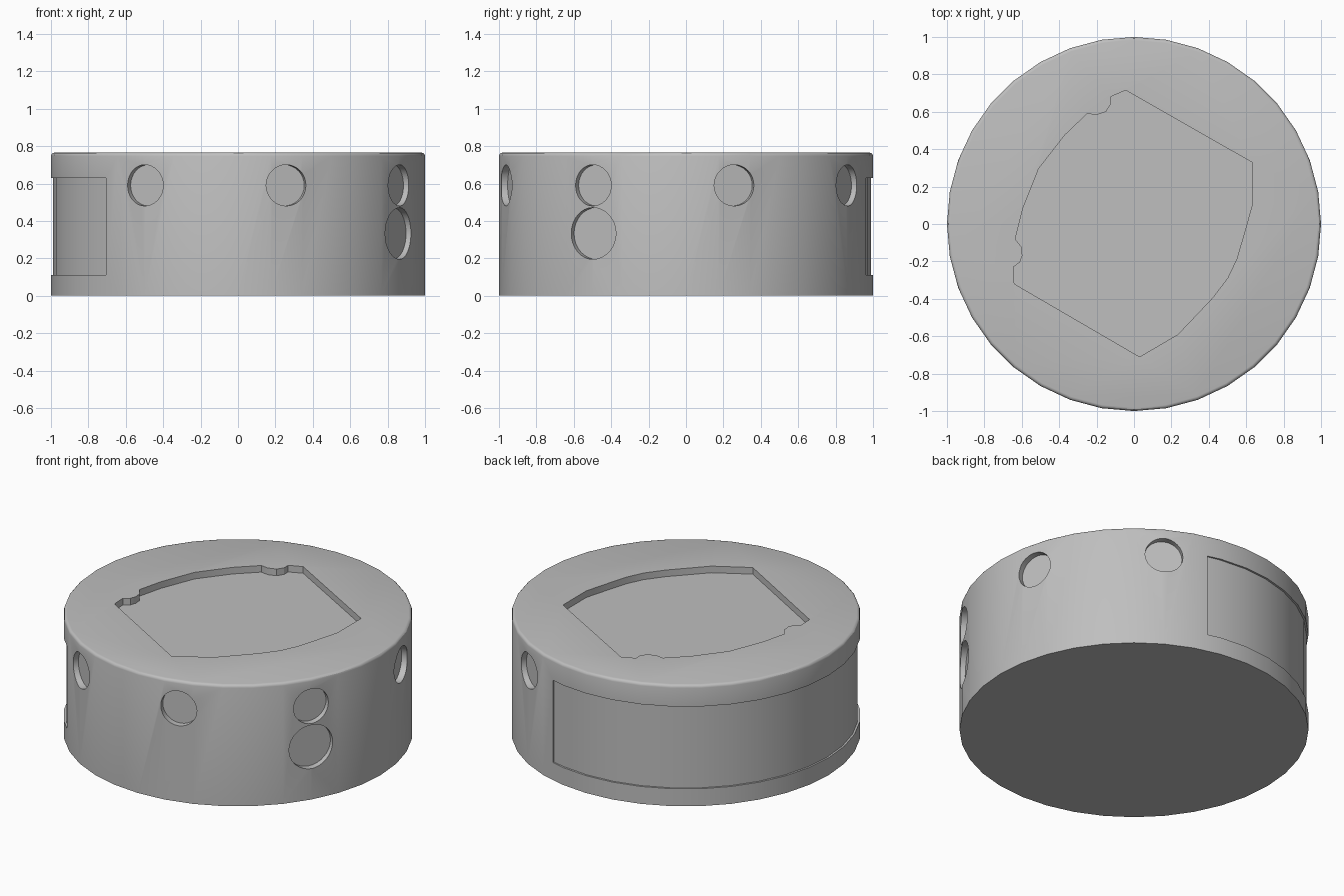
import bpy, bmesh
from math import cos, sin, radians
from mathutils import Matrix, Vector

HEIGHT = 0.765
SIDES = 36

cube = bpy.data.objects.get("Cube")
if cube:
    bpy.data.objects.remove(cube, do_unlink=True)

grey = bpy.data.materials.new("plain grey")
grey.use_nodes = True
colour = (0.52, 0.52, 0.52, 1)
grey.diffuse_color = colour
grey.node_tree.nodes["Principled BSDF"].inputs["Base Color"].default_value = colour


def polar(radius, degrees):
    return (radius * cos(radians(degrees)), radius * sin(radians(degrees)))


def prism(name, outline, bottom, top):
    """Extrude a flat outline between two heights."""
    bm = bmesh.new()
    face = bm.faces.new([bm.verts.new((x, y, bottom)) for x, y in outline])
    grown = bmesh.ops.extrude_face_region(bm, geom=[face])["geom"]
    verts = [v for v in grown if isinstance(v, bmesh.types.BMVert)]
    bmesh.ops.translate(bm, verts=verts, vec=(0, 0, top - bottom))
    bmesh.ops.recalc_face_normals(bm, faces=bm.faces)
    mesh = bpy.data.meshes.new(name)
    bm.to_mesh(mesh)
    bm.free()
    mesh.materials.append(grey)
    obj = bpy.data.objects.new(name, mesh)
    bpy.context.collection.objects.link(obj)
    return obj


def round_cutter(name, angle, z, radius, depth=0.042):
    """Round pocket facing outwards at the given angle."""
    ring = [polar(radius, i * 360 / 32) for i in range(32)]
    obj = prism(name, ring, 1 - depth, 1.2)
    aim = Vector((*polar(1, angle), 0)).to_track_quat("Z", "Y").to_matrix()
    obj.data.transform(Matrix.Translation((0, 0, z)) @ aim.to_4x4())
    return obj


# Drum body with a softened top rim
body = prism("drum_body", [polar(1, i * 360 / SIDES) for i in range(SIDES)], 0, HEIGHT)
bm = bmesh.new()
bm.from_mesh(body.data)
rim = [e for e in bm.edges if all(v.co.z > HEIGHT - 0.001 for v in e.verts)]
bmesh.ops.bevel(bm, geom=rim, offset=0.018, segments=3, profile=0.5, affect="EDGES")
bm.to_mesh(body.data)
bm.free()

# Shallow shaped tray in the top
tray = [
    (-0.045, 0.715), (0.63, 0.33), (0.63, 0.095), (0.595, -0.03), (0.55, -0.185),
    (0.50, -0.29), (0.42, -0.395), (0.235, -0.59), (0.03, -0.71), (-0.64, -0.32),
    (-0.645, -0.23), (-0.61, -0.205), (-0.597, -0.17), (-0.60, -0.125),
    (-0.635, -0.08), (-0.595, 0.08), (-0.51, 0.295), (-0.37, 0.475),
    (-0.25, 0.59), (-0.20, 0.583), (-0.15, 0.60), (-0.125, 0.64), (-0.125, 0.68),
]
cutters = [prism("tray_cutter", tray, HEIGHT - 0.042, HEIGHT + 0.1)]

# Row of small pockets, with one large pocket below
for i in range(5):
    cutters.append(round_cutter(f"small_pocket_cutter_{i + 1}", -120 + 45 * i, 0.59, 0.11))
cutters.append(round_cutter("large_pocket_cutter", -30, 0.333, 0.138))

# Very shallow label band wrapped around the back
angles = [75] + list(range(80, 221, 10)) + [225]
band = [polar(0.988, a) for a in angles] + [polar(1.1, a) for a in reversed(angles)]
cutters.append(prism("band_cutter", band, 0.11, 0.63))

# Carve every pocket
for cutter in cutters:
    cut = body.modifiers.new(cutter.name, "BOOLEAN")
    cut.operation = "DIFFERENCE"
    cut.solver = "EXACT"
    cut.object = cutter
bpy.context.view_layer.update()
depsgraph = bpy.context.evaluated_depsgraph_get()
carved = bpy.data.meshes.new_from_object(body.evaluated_get(depsgraph))
body.modifiers.clear()
body.data = carved
for cutter in cutters:
    bpy.data.objects.remove(cutter, do_unlink=True)

bpy.ops.object.select_all(action="DESELECT")
body.select_set(True)
bpy.context.view_layer.objects.active = body
bpy.ops.object.shade_smooth_by_angle(angle=radians(30))
